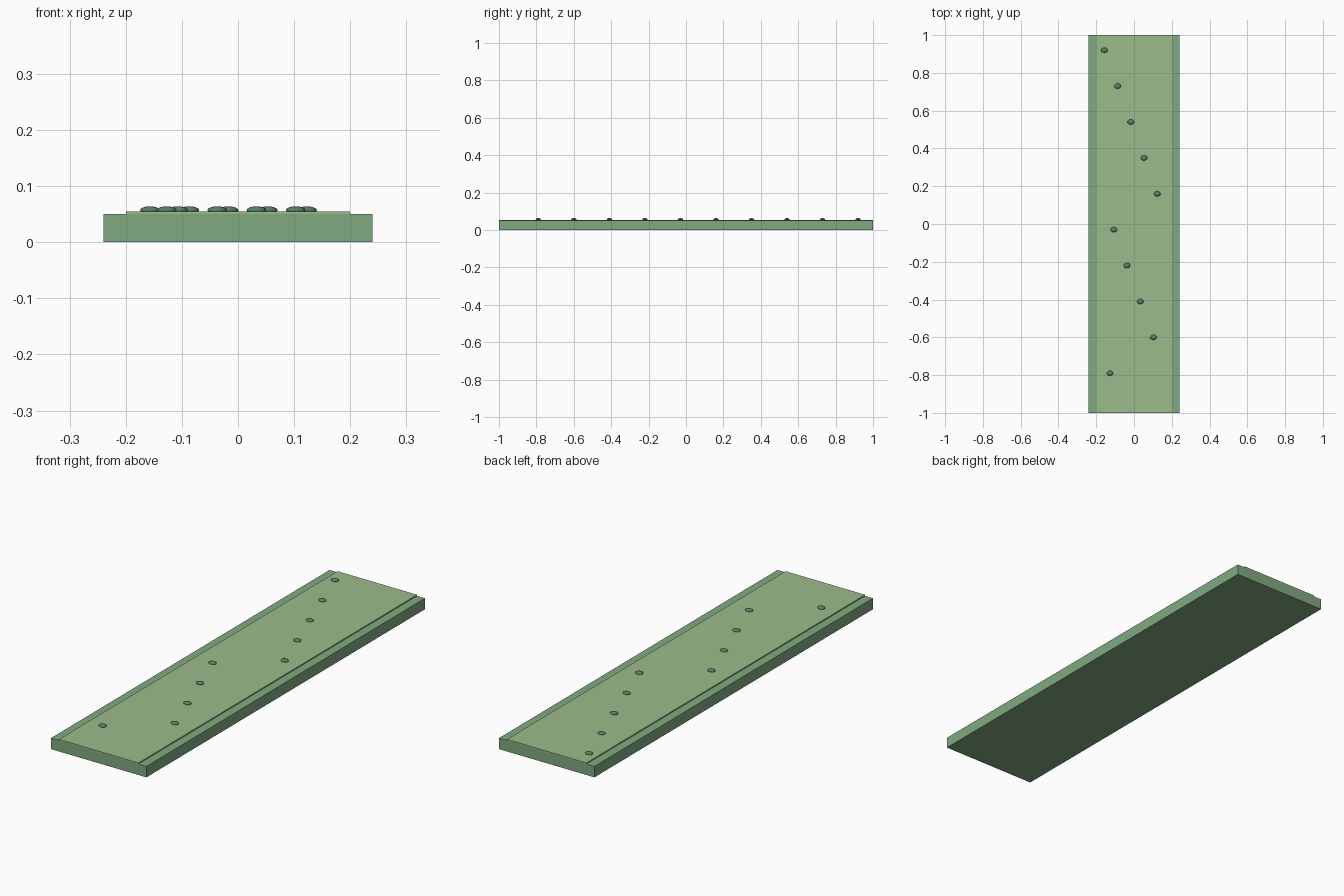
import bpy

if "Cube" in bpy.data.objects:
    bpy.data.objects.remove(bpy.data.objects["Cube"])


def material(name, color):
    m = bpy.data.materials.new(name)
    m.diffuse_color = (*color, 1)
    m.use_nodes = True
    m.node_tree.nodes["Principled BSDF"].inputs["Base Color"].default_value = m.diffuse_color
    return m


def box(name, x, y, z0, z1, mat):
    bpy.ops.mesh.primitive_cube_add(size=1, location=(0, 0, (z0 + z1) / 2))
    ob = bpy.context.object
    ob.name = name
    ob.scale = (x, y, z1 - z0)
    bpy.ops.object.transform_apply(location=False, rotation=False, scale=True)
    ob.data.materials.append(mat)
    return ob


base_green = material("base_green", (0.22, 0.40, 0.22))
light_green = material("light_green", (0.33, 0.50, 0.26))
dark_green = material("dark_green", (0.10, 0.22, 0.14))

# Wide slab with a thin raised strip along its middle
box("base_slab", 0.48, 2.0, 0.0, 0.05, base_green)
box("raised_strip", 0.40, 2.0, 0.05, 0.055, light_green)

# Ten flattened bumps running in repeating diagonals
for i in range(10):
    x = -0.157 + (0.07 * i if i < 5 else 0.07 * i - 0.30)
    if i == 9:
        x = -0.127
    y = 0.92 - 0.19 * i
    bpy.ops.mesh.primitive_uv_sphere_add(
        segments=12, ring_count=8, radius=1, location=(x, y, 0.057))
    bump = bpy.context.object
    bump.name = f"bump_{i + 1}"
    bump.scale = (0.0175, 0.014, 0.007)
    bpy.ops.object.transform_apply(location=False, rotation=False, scale=True)
    bpy.ops.object.shade_smooth()
    bump.data.materials.append(dark_green)
